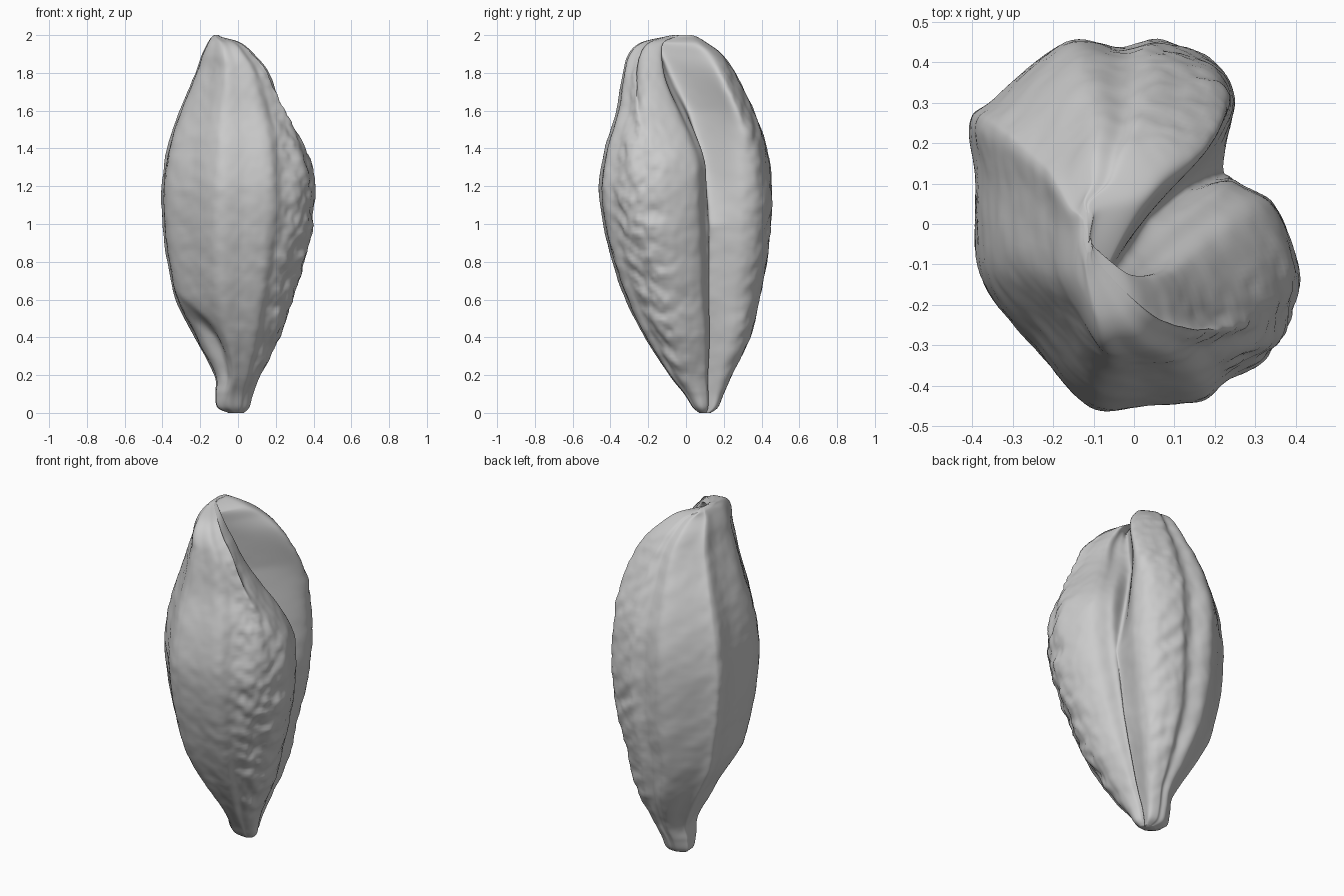
import bpy, bmesh
from math import exp, pi
from mathutils import Vector, noise

cube = bpy.data.objects.get("Cube")
if cube:
    bpy.data.objects.remove(cube, do_unlink=True)

RINGS, STEPS = 170, 10

# widest cross-section, anticlockwise from the groove on the +x side
OUTLINE = [(.23, .17), (.255, .31), (.2, .41), (.06, .465), (-.03, .447),
           (-.17, .462), (-.35, .318), (-.41, .26), (-.398, .12), (-.385, -.13),
           (-.25, -.31), (-.11, -.46), (.04, -.457), (.17, -.445), (.24, -.39),
           (.33, -.33), (.395, -.23), (.41, -.1), (.35, .05), (.262, .108)]

# height, then the x range and y range of the husk there
PROFILE = [(.0, -.05, .03, .07, .13), (.03, -.11, .06, .035, .17),
           (.1, -.12, .08, -.01, .2), (.2, -.125, .12, -.09, .245),
           (.4, -.23, .22, -.22, .34), (.6, -.33, .29, -.32, .39),
           (.8, -.375, .35, -.39, .43), (1, -.4, .395, -.44, .45),
           (1.2, -.405, .405, -.46, .455), (1.4, -.375, .375, -.43, .43),
           (1.6, -.31, .3, -.37, .36), (1.8, -.225, .2, -.335, .26),
           (1.9, -.19, .11, -.305, .19), (1.96, -.16, .03, -.24, .11),
           (1.99, -.14, -.08, -.12, .06), (2, -.125, -.1, -.07, .03)]

# height, x and y of the bottom of the groove
GROOVE = [(0, .01, .1), (.2, .055, .1), (.6, .16, .12), (1, .22, .14),
          (1.35, .13, .095), (1.6, .035, .02), (1.9, -.06, -.12),
          (1.96, -.085, -.16), (1.99, -.113, -.095), (2, -.113, -.05)]


def spline(a, b, c, d, t):
    return .5 * (2 * b + (c - a) * t + (2 * a - 5 * b + 4 * c - d) * t * t
                 + (3 * b - a - 3 * c + d) * t ** 3)


def smoothstep(a, b, x):
    t = min(1, max(0, (x - a) / (b - a)))
    return t * t * (3 - 2 * t)


def section():
    """Smooth closed outline as fractions of its x and y range."""
    pts = [Vector(p) for p in OUTLINE]
    n = len(pts)
    loop = [spline(pts[i - 1], pts[i], pts[(i + 1) % n], pts[(i + 2) % n], k / STEPS)
            for i in range(n) for k in range(STEPS)]
    lo = [min(p[a] for p in loop) for a in (0, 1)]
    hi = [max(p[a] for p in loop) for a in (0, 1)]
    return [Vector([(p[a] - lo[a]) / (hi[a] - lo[a]) for a in (0, 1)]) for p in loop]


def bounds(f):
    """Profile row at fraction f along the rows."""
    last = len(PROFILE) - 1
    s = f * last
    i = min(int(s), last - 1)
    rows = [PROFILE[min(last, max(0, i + k))] for k in (-1, 0, 1, 2)]
    return [spline(*col, s - i) for col in zip(*rows)]


def groove_at(z):
    """Groove bottom at height z."""
    for low, high in zip(GROOVE, GROOVE[1:]):
        if z <= high[0]:
            break
    t = min(1, max(0, (z - low[0]) / (high[0] - low[0])))
    return Vector(low[1:]).lerp(Vector(high[1:]), t)


def bump(x, centre, width):
    return exp(-((x - centre) / width) ** 2)


# husk: rings lofted from the section, with a groove that opens at the top
bm = bmesh.new()
loop = section()
count = len(loop)
rings = []
for r in range(RINGS + 1):
    z, x0, x1, y0, y1 = bounds(r / RINGS)
    corner, size = Vector((x0, y0)), Vector((x1 - x0, y1 - y0))
    pull = groove_at(z) - corner - loop[0] * size
    top = smoothstep(1.25, 1.85, z)
    width = .55 + .5 * top
    body = smoothstep(.05, .3, z) * (1 - smoothstep(1.75, 1.98, z))
    ring = []
    for i, uv in enumerate(loop):
        a = i / STEPS                       # position in outline points
        p = uv.copy()
        gap = min(a, len(OUTLINE) - a)
        # hollow in the lower front corner, under a slanting edge
        edge = .66 - .12 * max(0, a - 9)
        dent = smoothstep(edge, edge - .2, z) * smoothstep(.05, .25, z)
        p += (Vector((.5, .5)) - p) * (.33 * dent * bump(a, 9.9, .85))
        # front lobe draws back near the top, rear lobe swells beside it
        front = smoothstep(14.5, 17, a) * (1 - smoothstep(18.5, 20, a))
        p += Vector((-.18, -.2)) * (top * front)
        p += Vector((.17, -.04)) * (top * bump(a, 1.8, .9))
        flat = corner + p * size + pull * bump(gap, 0, width)
        q = Vector((*flat, z))
        # wrinkles, strongest on the front +x corner
        rough = .004 + .018 * bump(a, 15.5, 1.4) + .006 * bump(a, 2.5, 1.2)
        wave = noise.noise(Vector((q.x * 9, q.y * 9, z * 12 + q.x * 8)))
        wave += .5 * noise.noise(q * 24)
        out = Vector((uv.x - .5, uv.y - .5, 0)).normalized()
        ring.append(bm.verts.new(q + out * (wave * rough * body)))
    rings.append(ring)
for low, high in zip(rings, rings[1:]):
    for i in range(count):
        j = (i + 1) % count
        bm.faces.new((low[i], low[j], high[j], high[i]))
for ring, order in ((rings[0], -1), (rings[-1], 1)):
    bm.faces.new(ring[::order])
bmesh.ops.recalc_face_normals(bm, faces=bm.faces)
mesh = bpy.data.meshes.new("seed_husk")
bm.to_mesh(mesh)
bm.free()
husk = bpy.data.objects.new("seed_husk", mesh)
bpy.context.collection.objects.link(husk)

# plain grey surface
grey = bpy.data.materials.new("plain_grey")
grey.use_nodes = True
colour = (.6, .6, .6, 1)
grey.diffuse_color = colour
grey.node_tree.nodes["Principled BSDF"].inputs["Base Color"].default_value = colour
mesh.materials.append(grey)

bpy.context.view_layer.objects.active = husk
husk.select_set(True)
bpy.ops.object.shade_smooth_by_angle(angle=pi / 3)
